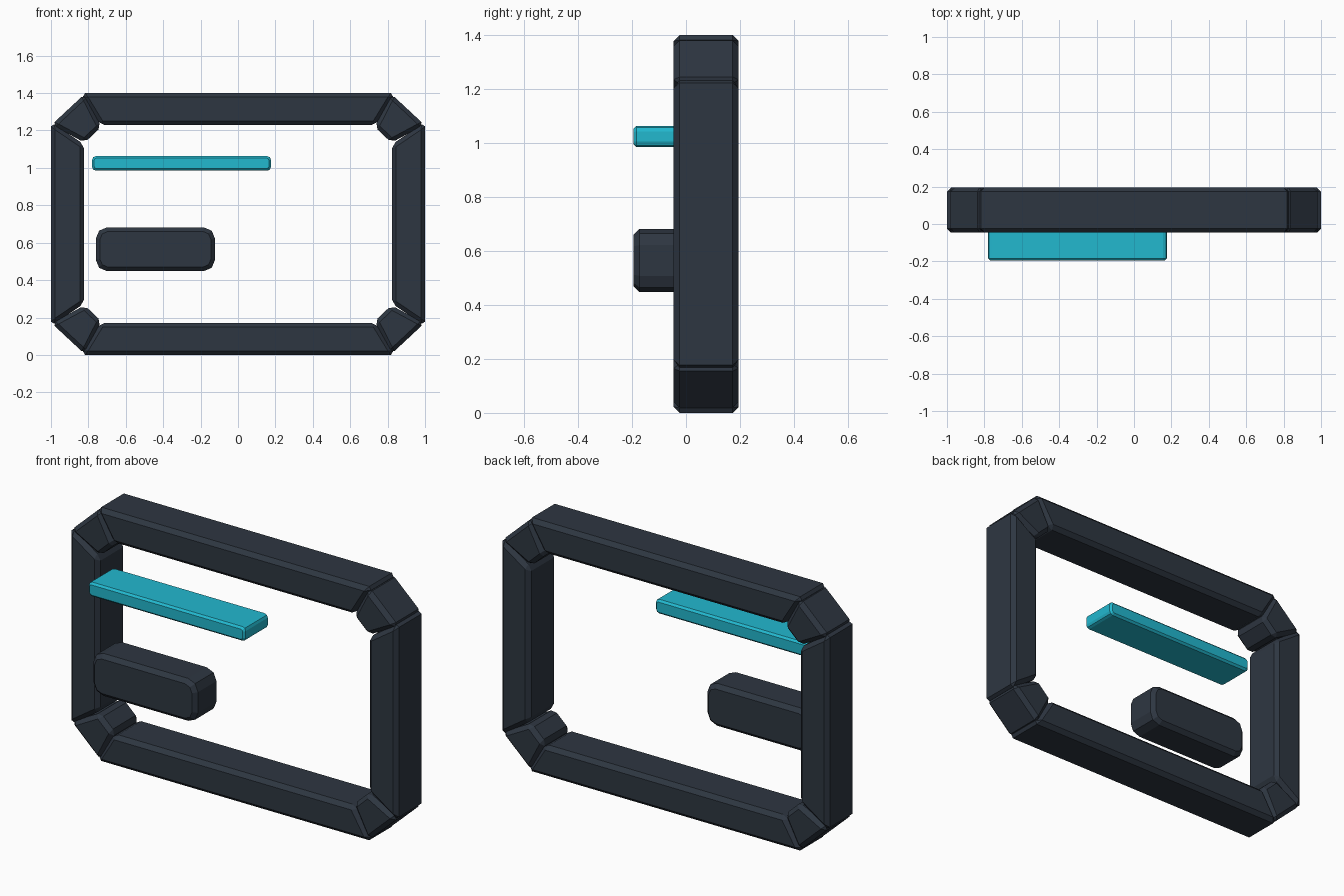
import bpy, bmesh, math

if "Cube" in bpy.data.objects:
    bpy.data.objects.remove(bpy.data.objects["Cube"])


def material(name, rgb):
    m = bpy.data.materials.new(name)
    m.diffuse_color = (*rgb, 1)
    m.use_nodes = True
    m.node_tree.nodes["Principled BSDF"].inputs["Base Color"].default_value = m.diffuse_color
    return m


slate = material("dark slate", (0.027, 0.037, 0.053))
cyan = material("bright cyan", (0.016, 0.479, 0.624))


def slab(name, outline, y0, y1, mat, chamfer):
    """Extrude an x-z outline along y and chamfer all sharp edges."""
    bm = bmesh.new()
    front = [bm.verts.new((x, y0, z)) for x, z in outline]
    back = [bm.verts.new((x, y1, z)) for x, z in outline]
    bm.faces.new(front)
    bm.faces.new(back[::-1])
    n = len(outline)
    for i in range(n):
        j = (i + 1) % n
        bm.faces.new((front[i], back[i], back[j], front[j]))
    bmesh.ops.recalc_face_normals(bm, faces=bm.faces)
    sharp = [e for e in bm.edges if e.calc_face_angle(0) > math.radians(50)]
    bmesh.ops.bevel(bm, geom=sharp, offset=chamfer, segments=1,
                    profile=0.5, affect='EDGES')
    mesh = bpy.data.meshes.new(name)
    bm.to_mesh(mesh)
    bm.free()
    mesh.materials.append(mat)
    ob = bpy.data.objects.new(name, mesh)
    bpy.context.collection.objects.link(ob)
    return ob


def rounded_rect(x0, x1, z0, z1, r, steps=2):
    pts = []
    corners = [(x1 - r, z1 - r), (x0 + r, z1 - r), (x0 + r, z0 + r), (x1 - r, z0 + r)]
    for q, (cx, cz) in enumerate(corners):
        for s in range(steps + 1):
            a = math.radians(90) * (q + s / steps)
            pts.append((cx + r * math.cos(a), cz + r * math.sin(a)))
    return pts


# Frame outlines relative to the frame centre, mirrored to each side
MID, Y0, Y1, CH = 0.70, -0.046, 0.195, 0.022
top = [(-0.84, 0.70), (0.84, 0.70), (0.735, 0.528), (-0.735, 0.528)]
side = [(1.0, 0.545), (1.0, -0.545), (0.823, -0.425), (0.823, 0.425)]
corner = [(0.997, 0.53), (0.82, 0.695), (0.73, 0.52), (0.82, 0.435)]


def placed(outline, sx, sz):
    return [(x * sx, MID + z * sz) for x, z in outline]


for label, s in (("top", 1), ("bottom", -1)):
    slab(f"{label}_frame_bar", placed(top, 1, s), Y0, Y1, slate, CH)
for label, s in (("right", 1), ("left", -1)):
    slab(f"{label}_frame_bar", placed(side, s, 1), Y0, Y1, slate, CH)
    for level, t in (("top", 1), ("bottom", -1)):
        slab(f"{level}_{label}_corner", placed(corner, s, t), Y0, Y1, slate, CH)


def rounded_block(name, rect, r, y0, y1, mat, chamfer):
    """Rounded block whose front and back rims are chamfered."""
    x0, x1, z0, z1 = rect
    slab(name, rounded_rect(x0, x1, z0, z1, r), y0, y1, mat, chamfer)


# Glowing strip and dark block in front of the opening
rounded_block("light_strip", (-0.78, 0.176, 0.985, 1.063), 0.02, -0.195, 0.02, cyan, 0.011)
rounded_block("side_block", (-0.76, -0.123, 0.448, 0.682), 0.06, -0.195, 0.01, slate, 0.022)
